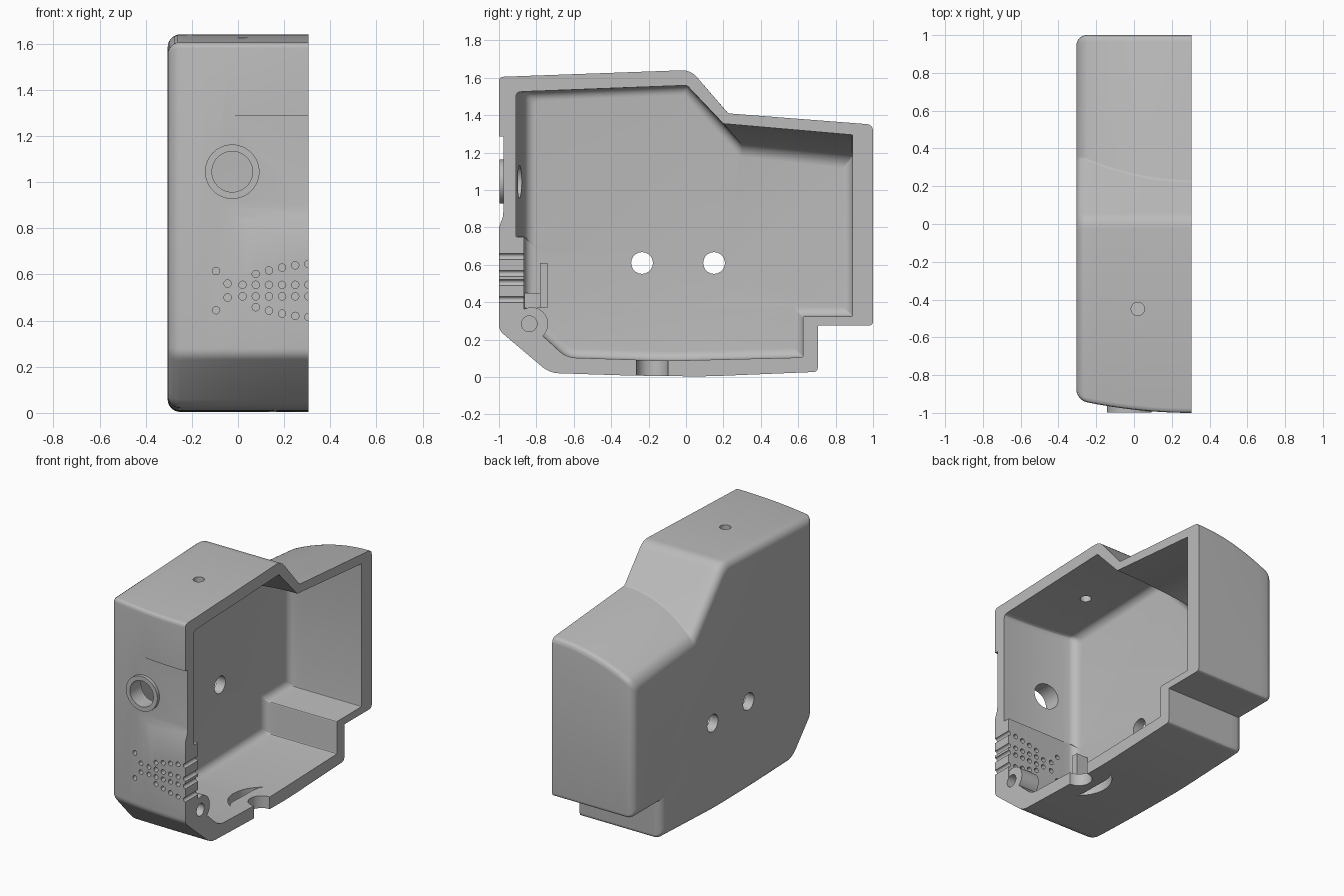
import bpy, bmesh, math
from mathutils import Vector, Matrix

cube = bpy.data.objects.get("Cube")
if cube:
    bpy.data.objects.remove(cube)

grey = bpy.data.materials.new("light grey plastic")
grey.use_nodes = True
colour = (0.5, 0.5, 0.5, 1)
grey.diffuse_color = colour
grey.node_tree.nodes["Principled BSDF"].inputs["Base Color"].default_value = colour

RIM = 0.305  # x of the open rim


def make(name, bm):
    bmesh.ops.recalc_face_normals(bm, faces=bm.faces)
    mesh = bpy.data.meshes.new(name)
    bm.to_mesh(mesh)
    bm.free()
    mesh.materials.append(grey)
    obj = bpy.data.objects.new(name, mesh)
    bpy.context.collection.objects.link(obj)
    return obj


def loft(name, rings):
    """Skin equal rings of points and cap both ends."""
    bm = bmesh.new()
    rows = [[bm.verts.new(p) for p in ring] for ring in rings]
    for a, b in zip(rows, rows[1:]):
        for i in range(len(a)):
            bm.faces.new((a[i - 1], a[i], b[i], b[i - 1]))
    bm.faces.new(rows[0])
    bm.faces.new(rows[-1])
    return make(name, bm)


def cylinder(name, centre, radius, length, axis, sides=32):
    turn = {"X": Matrix.Rotation(math.pi / 2, 4, "Y"),
            "Y": Matrix.Rotation(math.pi / 2, 4, "X"), "Z": Matrix()}[axis]
    bm = bmesh.new()
    bmesh.ops.create_cone(bm, cap_ends=True, segments=sides, radius1=radius, radius2=radius,
                          depth=length, matrix=Matrix.Translation(centre) @ turn)
    return make(name, bm)


def box(name, lo, hi):
    (x0, y0, z0), (x1, y1, z1) = lo, hi
    ring = [(y0, z0), (y1, z0), (y1, z1), (y0, z1)]
    return loft(name, [[(x, y, z) for y, z in ring] for x in (x0, x1)])


def combine(target, tool, operation):
    mod = target.modifiers.new(operation, "BOOLEAN")
    mod.operation, mod.object, mod.solver = operation, tool, "EXACT"
    bpy.context.view_layer.objects.active = target
    bpy.ops.object.modifier_apply(modifier=mod.name)
    bpy.data.objects.remove(tool)


def inset_corners(points, d):
    """Move a counter-clockwise outline inwards by d."""
    result = []
    for i, p in enumerate(points):
        a = (p - points[i - 1]).normalized()
        b = (points[(i + 1) % len(points)] - p).normalized()
        na, nb = Vector((-a.y, a.x)), Vector((-b.y, b.x))
        result.append(p + (na + nb) * d / (1 + na.dot(nb)))
    return result


def fillet(points, radii, steps=4):
    """Round every corner with a small curve."""
    result = []
    for i, p in enumerate(points):
        to_a, to_b = points[i - 1] - p, points[(i + 1) % len(points)] - p
        a = p + to_a.normalized() * min(radii[i], to_a.length * 0.45)
        b = p + to_b.normalized() * min(radii[i], to_b.length * 0.45)
        for k in range(steps + 1):
            t = k / steps
            result.append(a * (1 - t) ** 2 + p * 2 * t * (1 - t) + b * t * t)
    return result


def outer(x):
    drop, bow = 0.43 * (RIM - x) ** 2, 0.183 * (RIM - x) ** 2
    return [(-1 + bow, 0.25), (-0.73, 0.022), (-0.3, 0.008), (0.1, 0.003), (0.705, 0.028),
            (0.705, 0.275), (1, 0.275), (1, 1.35 - drop), (0.225 + 0.87 * drop, 1.41 - drop),
            (0.025, 1.642), (-1 + bow, 1.605)]


def inner(x):
    drop, bow = 0.43 * (RIM - x) ** 2, 0.183 * (RIM - x) ** 2
    return [(-0.865, 0.31), (-0.64, 0.105), (-0.1, 0.087), (0.625, 0.105), (0.625, 0.325),
            (0.89, 0.325), (0.89, 1.295 - drop), (0.2 + 0.87 * drop, 1.355 - drop),
            (0.005, 1.56), (-0.91 + bow, 1.525), (-0.91 + bow, 0.75), (-0.865, 0.75)]


def solid(name, outline, radii, start, end, round_off, curve):
    """Loft an outline along x with its far edge rounded over."""
    stations = [(start, 0)]
    stations += [(RIM - (RIM - end - round_off) * k / 10, 0) for k in range(0 if start > RIM else 1, 11)]
    for k in range(1, 7):
        t = k / 6 * math.pi / 2
        stations.append((end + round_off * (1 - math.sin(t)), round_off * (1 - math.cos(t))))
    rings = []
    for x, inset in stations:
        shape = [Vector(p) for p in outline(min(x, RIM))]
        shape = fillet(inset_corners(shape, inset) if inset else shape, radii)
        rings.append([(x, p.x, p.y) for p in shape])
    return loft(name, rings)


# Half shell: rounded outer body with the cavity taken out
shell = solid("half_shell", outer, [0.03, 0.05, 0.1, 0.1, 0.025, 0.005, 0.025, 0.035, 0.01, 0.05, 0.025],
              RIM, -RIM, 0.055, True)
cavity = solid("cavity", inner, [0.005, 0.05, 0.1, 0.01, 0.01, 0.005, 0.005, 0.005, 0.01, 0.03, 0.005,
                                 0.001, 0.001], 0.4, -0.24, 0.05, True)
combine(shell, cavity, "DIFFERENCE")

# Shallow flat recess on the front with a sloping lower lip
lip = [(-1.1, 1.287), (-0.975, 1.287), (-0.975, 0.9), (-0.98, 0.855), (-1, 0.8), (-1.1, 0.6)]
combine(shell, loft("recess", [[(x, y, z) for y, z in lip] for x in (-0.072, 0.4)]), "DIFFERENCE")

# Raised front ring with a through hole
combine(shell, cylinder("ring", (-0.025, -0.95, 1.045), 0.118, 0.096, "Y", 48), "UNION")
combine(shell, cylinder("ring_hole", (-0.025, -0.95, 1.045), 0.088, 0.4, "Y", 48), "DIFFERENCE")

# Pivot boss in the lower front corner, with its pin hole, and a lug behind the vents
combine(shell, cylinder("boss", (0.235, -0.825, 0.285), 0.088, 0.138, "X"), "UNION")
combine(shell, cylinder("pin_hole", (0.3, -0.838, 0.285), 0.042, 0.16, "X"), "DIFFERENCE")
combine(shell, box("lug", (-0.26, -0.78, 0.37), (-0.15, -0.74, 0.61)), "UNION")
combine(shell, box("lug_web", (-0.26, -0.9, 0.37), (-0.2, -0.75, 0.45)), "UNION")

# Fan of vent holes, symmetric about its middle height
vents = [(-0.095, 0.085), (-0.045, 0.03)]
for k in range(6):
    x = 0.02 + 0.057 * k
    vents.append((x, 0.025))
    if k:
        vents.append((x, 0.055 + 0.06 * (1 - (1 - k / 5) ** 1.5)))
for x, offset in vents:
    for side in (-1, 1):
        combine(shell, cylinder("vent", (x, -0.95, 0.53 + side * offset), 0.016, 0.34, "Y", 16),
                "DIFFERENCE")

# Two round holes in the side wall, one in the roof, half a hole in the floor rim
for y in (-0.235, 0.15):
    combine(shell, cylinder("side_hole", (-0.3, y, 0.61), 0.058, 0.3, "X"), "DIFFERENCE")
combine(shell, cylinder("roof_hole", (0.02, -0.45, 1.6), 0.035, 0.3, "Z"), "DIFFERENCE")
combine(shell, cylinder("floor_notch", (RIM, -0.18, 0.05), 0.085, 0.2, "Z"), "DIFFERENCE")

# Crescent slot in the floor around the notch
arc = [math.pi + math.radians(-58 + 116 * k / 16) for k in range(17)]
edge = [(RIM + 0.21 * math.cos(a), -0.18 + 0.21 * math.sin(a)) for a in arc]
edge += [(RIM + (0.21 - 0.07 * math.sin(math.pi * k / 16)) * math.cos(arc[k]),
          -0.18 + 0.21 * math.sin(arc[k])) for k in range(15, 0, -1)]
combine(shell, loft("crescent", [[(x, y, z) for x, y in edge] for z in (-0.1, 0.15)]), "DIFFERENCE")

# Smooth the rounded edges and keep the crisp ones
bpy.ops.object.select_all(action="DESELECT")
shell.select_set(True)
bpy.context.view_layer.objects.active = shell
bpy.ops.object.shade_smooth_by_angle(angle=math.radians(25))
